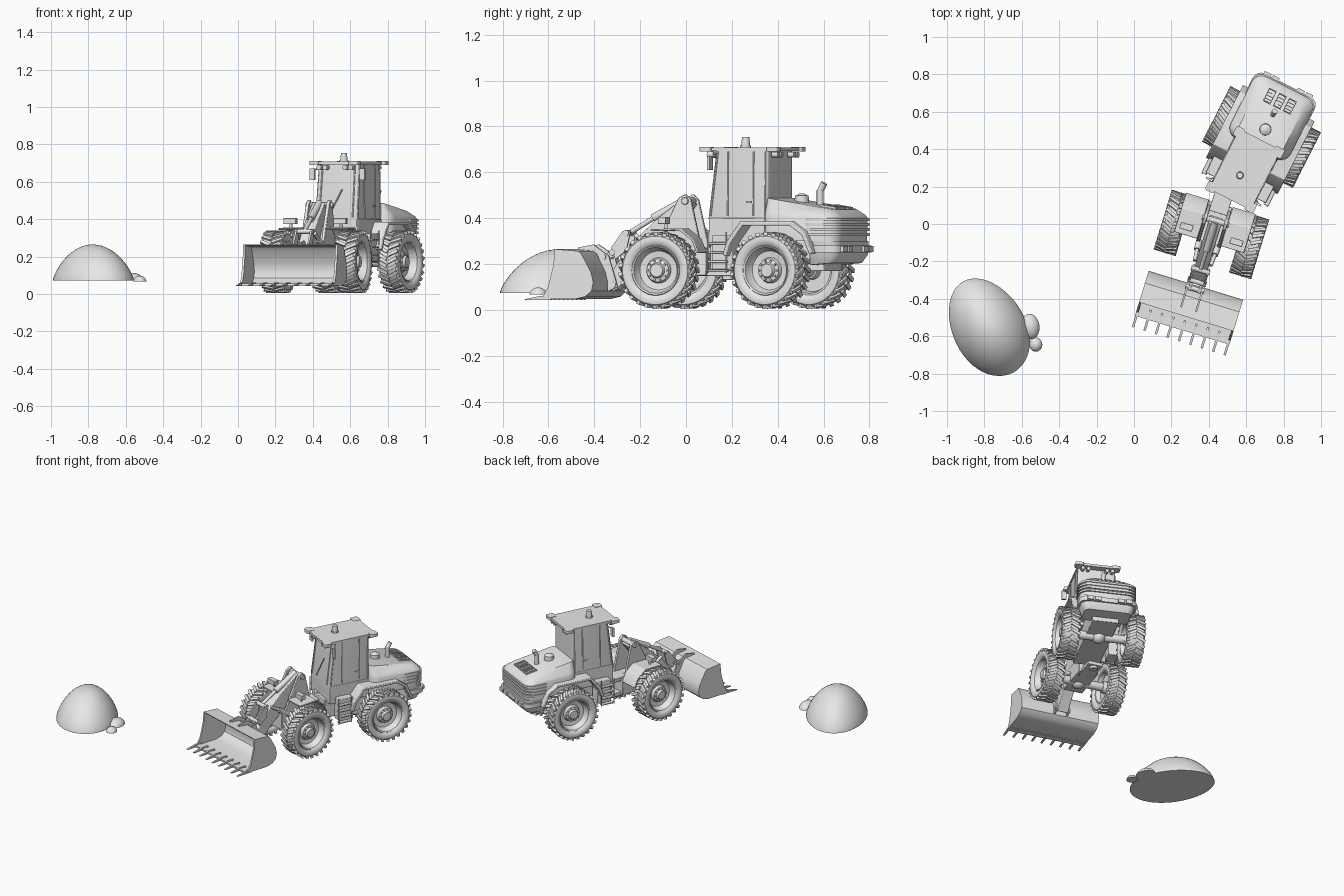
import bpy, bmesh
from math import pi, sin, cos, radians
from mathutils import Matrix, Vector

if "Cube" in bpy.data.objects:
    bpy.data.objects.remove(bpy.data.objects["Cube"])

grey = bpy.data.materials.new("light_grey")
grey.use_nodes = True
grey.diffuse_color = (0.8, 0.8, 0.8, 1)
grey.node_tree.nodes["Principled BSDF"].inputs["Base Color"].default_value = (0.8, 0.8, 0.8, 1)

# Frames: rear body, front body (articulated) and ground
REAR = Matrix.Translation((0.682, 0.465, 0)) @ Matrix.Rotation(radians(-27), 4, 'Z')
FRONT = Matrix.Translation((0.414, -0.056, 0)) @ Matrix.Rotation(radians(-17), 4, 'Z')
GROUND = Matrix.Identity(4)
AXLE = 0.172


def part(name, frame, build, bevel=0):
    bm = bmesh.new()
    build(bm)
    bmesh.ops.remove_doubles(bm, verts=bm.verts, dist=0.0002)
    bmesh.ops.recalc_face_normals(bm, faces=bm.faces)
    me = bpy.data.meshes.new(name)
    bm.to_mesh(me)
    bm.free()
    me.materials.append(grey)
    me.shade_smooth()
    me.set_sharp_from_angle(angle=radians(35))
    ob = bpy.data.objects.new(name, me)
    bpy.context.scene.collection.objects.link(ob)
    ob.matrix_world = frame
    if bevel:
        mod = ob.modifiers.new("edge", 'BEVEL')
        mod.width, mod.segments, mod.limit_method = bevel, 2, 'ANGLE'


def box(bm, c, size, rot=Matrix.Identity(4)):
    m = Matrix.Translation(c) @ rot @ Matrix.Diagonal((*size, 1))
    bmesh.ops.create_cube(bm, size=1, matrix=m)


def rod(bm, a, b, r, r2=None, n=16):
    a, b = Vector(a), Vector(b)
    q = (b - a).to_track_quat('Z', 'Y').to_matrix().to_4x4()
    bmesh.ops.create_cone(bm, cap_ends=True, segments=n, radius1=r, radius2=r if r2 is None else r2,
                          depth=(b - a).length, matrix=Matrix.Translation((a + b) / 2) @ q)


def loft(bm, rings, caps=True):
    vs = [[bm.verts.new(p) for p in ring] for ring in rings]
    n = len(vs[0])
    for lo, hi in zip(vs, vs[1:]):
        for i in range(n):
            bm.faces.new((lo[i], lo[(i + 1) % n], hi[(i + 1) % n], hi[i]))
    if caps:
        bm.faces.new(vs[0])
        bm.faces.new(vs[-1])


def prism(bm, profile, x0, x1):
    loft(bm, [[(x, y, z) for y, z in profile] for x in (x0, x1)])


def strip(bm, line, centre, x0, x1, k=0.95):
    cy, cz = centre
    inner = [(cy + (y - cy) * k, cz + (z - cz) * k) for y, z in line]
    prism(bm, line + inner[::-1], x0, x1)


def ring(w, y0, y1, z0, z1, r):
    # rounded rectangle that may slope from front height z0 to rear height z1
    pts = []
    for k, (sx, cy) in enumerate(((1, y1 - r), (-1, y1 - r), (-1, y0 + r), (1, y0 + r))):
        for j in range(5):
            a = (k + j / 4) * pi / 2
            x, y = sx * (w - r) + r * cos(a), cy + r * sin(a)
            pts.append((x, y, z0 + (z1 - z0) * (y - y0) / (y1 - y0)))
    return pts


def lathe(bm, profile, origin, s, n=40):
    ox, oy, oz = origin
    loft(bm, [[(ox + s * x, oy + r * cos(2 * pi * i / n), oz + r * sin(2 * pi * i / n))
               for i in range(n)] for r, x in profile], caps=False)


# Wheels: tyre with angled lugs, dished rim, hub and bolts
def tyre(bm, s):
    half = [(0.108, 0.048), (0.118, 0.057), (0.135, 0.061), (0.149, 0.058), (0.158, 0.046)]
    prof = half + [(r, -x) for r, x in half[::-1]]
    o = (s * 0.211, 0, AXLE)
    lathe(bm, prof + prof[:1], o, s)
    for i in range(26):
        for side in (-1, 1):
            a = 2 * pi * (i + 0.25 * side) / 26
            m = Matrix.Translation(o) @ Matrix.Rotation(a, 4, 'X')
            rot = m @ Matrix.Translation((side * 0.03, 0, 0.159)) @ Matrix.Rotation(side * 0.45, 4, 'Z')
            box(bm, (0, 0, 0), (0.062, 0.018, 0.015), rot)


def rim(bm, s):
    o = (s * 0.211, 0, AXLE)
    lathe(bm, [(0.112, 0.046), (0.107, 0.053), (0.1, 0.048), (0.092, 0.02), (0.085, 0.008), (0.056, 0.004),
               (0.05, 0.022), (0.034, 0.026), (0.028, 0.04), (0.0001, 0.04)], o, s)
    lathe(bm, [(0.112, -0.048), (0.1, -0.048), (0.092, -0.02), (0.04, -0.02), (0.035, -0.05), (0.0001, -0.05)], o, s)
    for i in range(10):
        a = 2 * pi * i / 10
        y, z = 0.042 * cos(a), AXLE + 0.042 * sin(a)
        rod(bm, (s * 0.225, y, z), (s * 0.242, y, z), 0.005, n=6)


for label, frame in (("front", FRONT), ("rear", REAR)):
    for side, s in (("left", 1), ("right", -1)):
        part(f"{label}_{side}_tyre", frame, lambda bm: tyre(bm, s))
        part(f"{label}_{side}_rim", frame, lambda bm: rim(bm, s))

    def axle(bm):
        rod(bm, (-0.2, 0, AXLE), (0.2, 0, AXLE), 0.028)
        bmesh.ops.create_uvsphere(bm, u_segments=20, v_segments=12, radius=0.045,
                                  matrix=Matrix.Translation((0, 0, AXLE)))
    part(f"{label}_axle", frame, axle)


# Rear body
def chassis(bm):
    box(bm, (0, -0.08, 0.235), (0.17, 0.56, 0.13))
    box(bm, (0, -0.20, 0.34), (0.26, 0.29, 0.12))
    for s in (-1, 1):
        box(bm, (s * 0.145, -0.255, 0.25), (0.07, 0.1, 0.15))
        for z in (0.17, 0.21, 0.25, 0.29):
            box(bm, (s * 0.185, -0.27, z), (0.03, 0.09, 0.01))
        for y in (-0.315, -0.225):
            box(bm, (s * 0.195, y, 0.25), (0.008, 0.008, 0.18))
part("rear_chassis", REAR, chassis, 0.004)

part("engine_hood", REAR, lambda bm: loft(bm, [
    ring(0.178, -0.07, 0.296, 0.3, 0.3, 0.06), ring(0.18, -0.07, 0.3, 0.412, 0.4, 0.06),
    ring(0.172, -0.07, 0.292, 0.43, 0.413, 0.06), ring(0.133, -0.07, 0.262, 0.49, 0.438, 0.04)]))


def grille(bm):
    for i in range(4):
        z = 0.322 + 0.022 * i
        loft(bm, [ring(0.185, 0.12, 0.306, z + d, z + d, 0.06) for d in (0, 0.013)])
part("grille_louvres", REAR, grille)


def counterweight(bm):
    loft(bm, [ring(0.15, 0.15, 0.275, 0.195, 0.205, 0.03), ring(0.172, 0.15, 0.3, 0.24, 0.24, 0.05),
              ring(0.176, 0.15, 0.302, 0.3, 0.3, 0.05)])
    loft(bm, [ring(0.186, 0.165, 0.311, z, z, 0.05) for z in (0.25, 0.28)])
    for s in (-1, 1):
        for x in (0.075, 0.125):
            box(bm, (s * x, 0.311, 0.265), (0.04, 0.025, 0.026))
part("counterweight", REAR, counterweight)


# Framed vents lie on the sloping hood top
def hood_vents(bm):
    slope = 0.052 / 0.332
    tilt = Matrix.Rotation(-slope, 4, 'X')
    for x in (-0.06, 0, 0.06):
        centre = Matrix.Translation((x, 0.215, 0.49 - slope * 0.285)) @ tilt
        for e in (-1, 1):
            box(bm, (0, 0, 0), (0.005, 0.072, 0.018), centre @ Matrix.Translation((e * 0.02, 0, 0)))
            box(bm, (0, 0, 0), (0.045, 0.005, 0.018), centre @ Matrix.Translation((0, e * 0.036, 0)))
        for k in (-1, 0, 1):
            box(bm, (0, 0, 0), (0.036, 0.006, 0.014), centre @ Matrix.Translation((0, k * 0.018, 0)))
part("hood_vents", REAR, hood_vents)


def exhaust(bm):
    rod(bm, (0, 0.045, 0.465), (0, 0.045, 0.498), 0.032, 0.03, 24)
    rod(bm, (0, 0.045, 0.498), (0, 0.045, 0.507), 0.026, 0.012, 24)
    rod(bm, (0, 0.135, 0.45), (0, 0.135, 0.523), 0.015)
    rod(bm, (0, 0.133, 0.515), (0, 0.155, 0.553), 0.014, 0.015)
part("exhaust_and_intake", REAR, exhaust)


def rear_fenders(bm):
    line = [(-0.235, 0.24), (-0.215, 0.30), (-0.15, 0.385), (0.10, 0.385), (0.165, 0.34), (0.205, 0.25)]
    for s in (-1, 1):
        strip(bm, line, (0, AXLE), s * 0.11, s * 0.215, 0.92)
part("rear_fenders", REAR, rear_fenders, 0.004)

# Cab with frames, roof, lamps, beacon and mirrors
part("cab", REAR, lambda bm: loft(bm, [
    ring(0.122, -0.34, -0.06, 0.28, 0.28, 0.012), ring(0.125, -0.352, -0.06, 0.4, 0.4, 0.012),
    ring(0.12, -0.315, -0.06, 0.7, 0.7, 0.012)]))


def cab_frames(bm):
    for s in (-1, 1):
        for y0, y1 in ((-0.338, -0.305), (-0.255, -0.255), (-0.13, -0.13), (-0.072, -0.072)):
            rod(bm, (s * 0.125, y0, 0.41), (s * 0.12, y1, 0.69), 0.004, n=8)
        box(bm, (s * 0.126, -0.15, 0.47), (0.008, 0.025, 0.008))
        rod(bm, (s * 0.1, -0.351, 0.41), (s * 0.097, -0.316, 0.69), 0.005, n=8)
    rod(bm, (-0.04, -0.352, 0.42), (0.03, -0.334, 0.56), 0.004, n=6)
part("cab_frames_and_wiper", REAR, cab_frames)


def roof(bm):
    loft(bm, [ring(0.125, -0.375, -0.015, z, z, 0.02) for z in (0.692, 0.708)])
    for s in (-1, 1):
        for y in (-0.36, -0.032):
            loft(bm, [[(s * 0.118 + x, y + v, h) for x, v, _ in ring(0.027, -0.027, 0.027, 0, 0, 0.012)]
                      for h in (0.69, 0.71)])
part("cab_roof", REAR, roof)


def beacon(bm):
    rod(bm, (-0.01, -0.235, 0.705), (-0.01, -0.235, 0.716), 0.024, n=24)
    rod(bm, (-0.01, -0.235, 0.714), (-0.01, -0.235, 0.753), 0.02, 0.016, 24)
part("roof_beacon", REAR, beacon)


def lamps_and_mirrors(bm):
    for s in (-1, 1):
        for x in (0.06, 0.095):
            rod(bm, (s * x, -0.365, 0.677), (s * x, -0.335, 0.677), 0.014)
            rod(bm, (s * x, -0.02, 0.677), (s * x, -0.05, 0.677), 0.012)
        box(bm, (s * 0.15, -0.328, 0.64), (0.03, 0.012, 0.06))
        rod(bm, (s * 0.118, -0.305, 0.67), (s * 0.15, -0.328, 0.665), 0.004, n=8)
part("work_lamps_and_mirrors", REAR, lamps_and_mirrors)


# Front frame, hinge and mast
def front_frame(bm):
    box(bm, (0, 0.04, 0.21), (0.13, 0.26, 0.12))
    for z in (0.16, 0.26):
        box(bm, (0, 0.2, z), (0.1, 0.16, 0.025))
    rod(bm, (0, 0.25, 0.13), (0, 0.25, 0.31), 0.025)
    for s in (-1, 1):
        prism(bm, [(-0.07, 0.24), (-0.02, 0.36), (0.045, 0.49), (0.075, 0.505), (0.1, 0.48), (0.15, 0.26)],
              s * 0.048, s * 0.066)
    rod(bm, (-0.075, 0.075, 0.475), (0.075, 0.075, 0.475), 0.016)
part("front_frame", FRONT, front_frame, 0.003)


def front_fenders(bm):
    line = [(-0.045, 0.352), (0.09, 0.356), (0.15, 0.31), (0.175, 0.25)]
    for s in (-1, 1):
        strip(bm, line, (0, AXLE), s * 0.066, s * 0.195)
        rod(bm, (s * 0.14, 0.01, 0.34), (s * 0.14, 0.01, 0.385), 0.008, n=8)
        box(bm, (s * 0.14, 0.0, 0.39), (0.07, 0.035, 0.032))
part("front_fenders_and_headlights", FRONT, front_fenders, 0.003)

# Loader arm, tilt linkage and cylinders
part("loader_arm", FRONT, lambda bm: prism(bm, [
    (0.1, 0.46), (0.06, 0.49), (-0.06, 0.40), (-0.17, 0.30), (-0.27, 0.17), (-0.272, 0.1), (-0.25, 0.085),
    (-0.15, 0.19), (-0.04, 0.28)], -0.036, 0.036), 0.004)


def linkage(bm):
    rod(bm, (0, 0.07, 0.485), (0, -0.09, 0.40), 0.019)
    rod(bm, (0, -0.09, 0.40), (0, -0.20, 0.335), 0.011)
    for s in (-1, 1):
        prism(bm, [(-0.18, 0.345), (-0.215, 0.345), (-0.27, 0.27), (-0.25, 0.22), (-0.2, 0.26)], s * 0.037, s * 0.047)
        prism(bm, [(-0.25, 0.26), (-0.25, 0.235), (-0.31, 0.215), (-0.32, 0.24)], s * 0.02, s * 0.034)
        rod(bm, (s * 0.055, 0.03, 0.2), (s * 0.05, -0.1, 0.29), 0.017)
        rod(bm, (s * 0.05, -0.1, 0.29), (s * 0.045, -0.16, 0.325), 0.01)
        # bracket follows the rear face and top of the bucket
        prism(bm, [(-0.24, 0.1), (-0.28, 0.235), (-0.35, 0.285), (-0.42, 0.272), (-0.42, 0.263), (-0.35, 0.256),
                   (-0.335, 0.245), (-0.295, 0.165), (-0.284, 0.12), (-0.286, 0.08)], s * 0.037, s * 0.047)
    for y, z in ((-0.2, 0.335), (-0.265, 0.25), (-0.26, 0.11), (-0.305, 0.23)):
        rod(bm, (-0.052, y, z), (0.052, y, z), 0.013)
part("tilt_linkage", FRONT, linkage)

# Bucket with curved back, side plates and teeth
shell = [(-0.52, 0.047), (-0.365, 0.047), (-0.32, 0.058), (-0.292, 0.083), (-0.284, 0.12), (-0.295, 0.165),
         (-0.338, 0.243), (-0.352, 0.256), (-0.46, 0.265)]


def bucket(bm):
    strip(bm, shell, (-0.43, 0.15), -0.258, 0.258, 0.95)
    for s in (-1, 1):
        prism(bm, shell + [(-0.465, 0.2), (-0.49, 0.1)], s * 0.252, s * 0.264)
part("bucket", FRONT, bucket)


def teeth(bm):
    box(bm, (0, -0.515, 0.05), (0.528, 0.04, 0.012))
    for i in range(9):
        x = -0.256 + 0.064 * i
        prism(bm, [(-0.48, 0.043), (-0.48, 0.062), (-0.53, 0.06), (-0.597, 0.046), (-0.597, 0.042)], x - 0.006, x + 0.006)
part("bucket_teeth", FRONT, teeth)


# Sand pile: egg-shaped heap with two small clumps
def heap(bm, c, a, b, h, angle, n=48, steps=14, egg=0.0, power=1.2):
    turn = Matrix.Translation(c) @ Matrix.Rotation(angle, 4, 'Z')
    rings = []
    for j in range(steps + 1):
        t = j / steps * pi / 2
        rings.append([turn @ Vector((a * cos(t) * cos(u) * (1 - egg * sin(u)), b * cos(t) * sin(u),
                                     h * sin(t) ** power)) for u in (2 * pi * i / n for i in range(n))])
    loft(bm, rings)


part("sand_pile", GROUND, lambda bm: heap(bm, (-0.778, -0.55, 0.073), 0.194, 0.278, 0.192, radians(29),
                                          egg=0.06, power=1.5))
part("large_clump", GROUND, lambda bm: heap(bm, (-0.555, -0.548, 0.072), 0.05, 0.068, 0.04, 0.15, 24, 8))
part("small_clump", GROUND, lambda bm: heap(bm, (-0.525, -0.645, 0.068), 0.035, 0.038, 0.03, 0, 24, 8))
